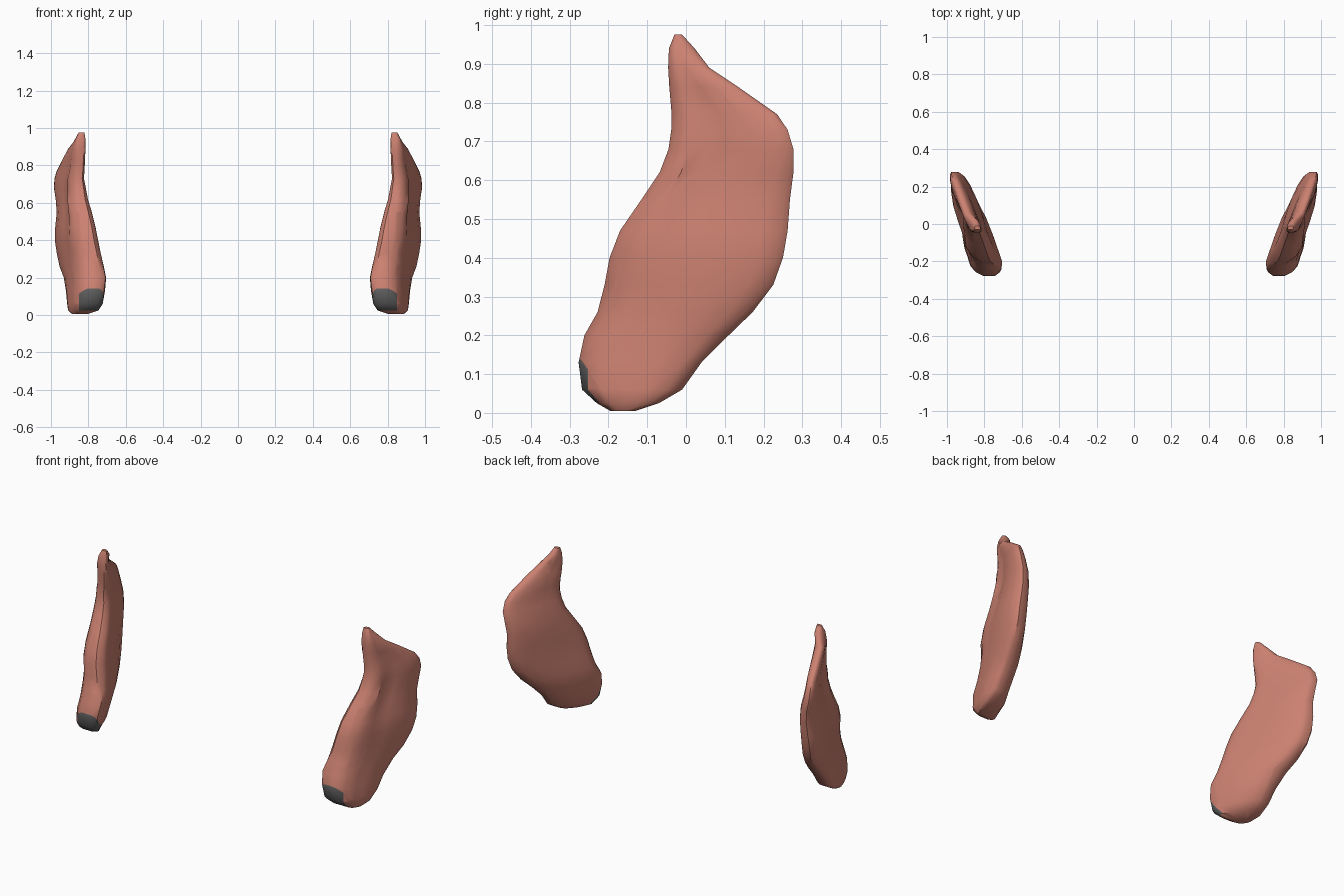
import bpy, bmesh, math
from mathutils import Vector

if "Cube" in bpy.data.objects:
    bpy.data.objects.remove(bpy.data.objects["Cube"])


def material(name, col):
    m = bpy.data.materials.new(name)
    m.diffuse_color = (*col, 1)
    m.use_nodes = True
    m.node_tree.nodes["Principled BSDF"].inputs["Base Color"].default_value = m.diffuse_color
    return m


SKIN = material("salmon skin", (0.60, 0.22, 0.165))
GREY = material("dark grey", (0.12, 0.12, 0.12))

# Levels of the ear: z, front y, back y, front x, back x, half thickness
LEVELS = [
    (.005, -.195, -.13, .83, .87, .03), (.025, -.23, -.07, .80, .87, .065),
    (.06, -.268, -.01, .785, .87, .075), (.13, -.277, .04, .775, .875, .08),
    (.20, -.262, .11, .765, .89, .08), (.26, -.228, .172, .775, .915, .08),
    (.33, -.21, .225, .785, .935, .075), (.40, -.197, .25, .80, .945, .075),
    (.47, -.17, .262, .81, .945, .07), (.55, -.115, .268, .825, .94, .062),
    (.62, -.068, .277, .84, .95, .055), (.68, -.045, .277, .845, .965, .048),
    (.73, -.038, .262, .85, .965, .042), (.77, -.037, .235, .845, .955, .038),
    (.84, -.043, .135, .84, .92, .035), (.89, -.046, .06, .84, .89, .033),
    (.94, -.044, .022, .84, .85, .026), (.975, -.03, -.01, .835, .84, .015),
]
# Cross-section: position along the chord, relative thickness
SECTION = [(0, .4), (.06, .8), (.16, 1), (.28, 1), (.45, 1), (.65, .95), (.85, .75), (.96, .5), (1, .25)]


def ring(z, yf, yb, xf, xb, t):
    groove = max(0, 1 - abs(z - .62) / .3) * .02   # fold along the outer face
    outer, inner = [], []
    for i, (s, k) in enumerate(SECTION):
        x, y = xf + (xb - xf) * s, yf + (yb - yf) * s
        dip = groove if i == 3 else groove * .5 if i == 4 else 0
        outer.append((x + t * k - dip, y, z))
        inner.append((x - t * k, y, z))
    return outer + inner[::-1]


def build_ear(name, side):
    bm = bmesh.new()
    rings = [[bm.verts.new(p) for p in ring(*lv)] for lv in LEVELS]
    n = len(rings[0])
    for a, b in zip(rings, rings[1:]):
        for i in range(n):
            j = (i + 1) % n
            bm.faces.new((a[i], a[j], b[j], b[i]))
    bm.faces.new(rings[0][::-1])
    bm.faces.new(rings[-1])
    # cut stump at the lower front, coloured grey
    co, no = Vector((0, -.245, .10)), Vector((0, -.82, -.57))
    for p, d in ((co, no), (Vector((.85, 0, 0)), Vector((1, 0, 0)))):
        bmesh.ops.bisect_plane(bm, geom=bm.verts[:] + bm.edges[:] + bm.faces[:],
                               plane_co=p, plane_no=d)
    for f in bm.faces:
        c = f.calc_center_median()
        f.material_index = int((c - co).dot(no) > 0 and c.x < .85 and .03 < c.z < .14)
    for v in bm.verts:
        v.co.x *= side
    bmesh.ops.recalc_face_normals(bm, faces=bm.faces[:])
    me = bpy.data.meshes.new(name)
    bm.to_mesh(me)
    bm.free()
    me.materials.append(SKIN)
    me.materials.append(GREY)
    ob = bpy.data.objects.new(name, me)
    bpy.context.collection.objects.link(ob)
    bpy.ops.object.select_all(action='DESELECT')
    ob.select_set(True)
    bpy.context.view_layer.objects.active = ob
    bpy.ops.object.shade_smooth_by_angle(angle=math.radians(40))


build_ear("right_ear", 1)
build_ear("left_ear", -1)
